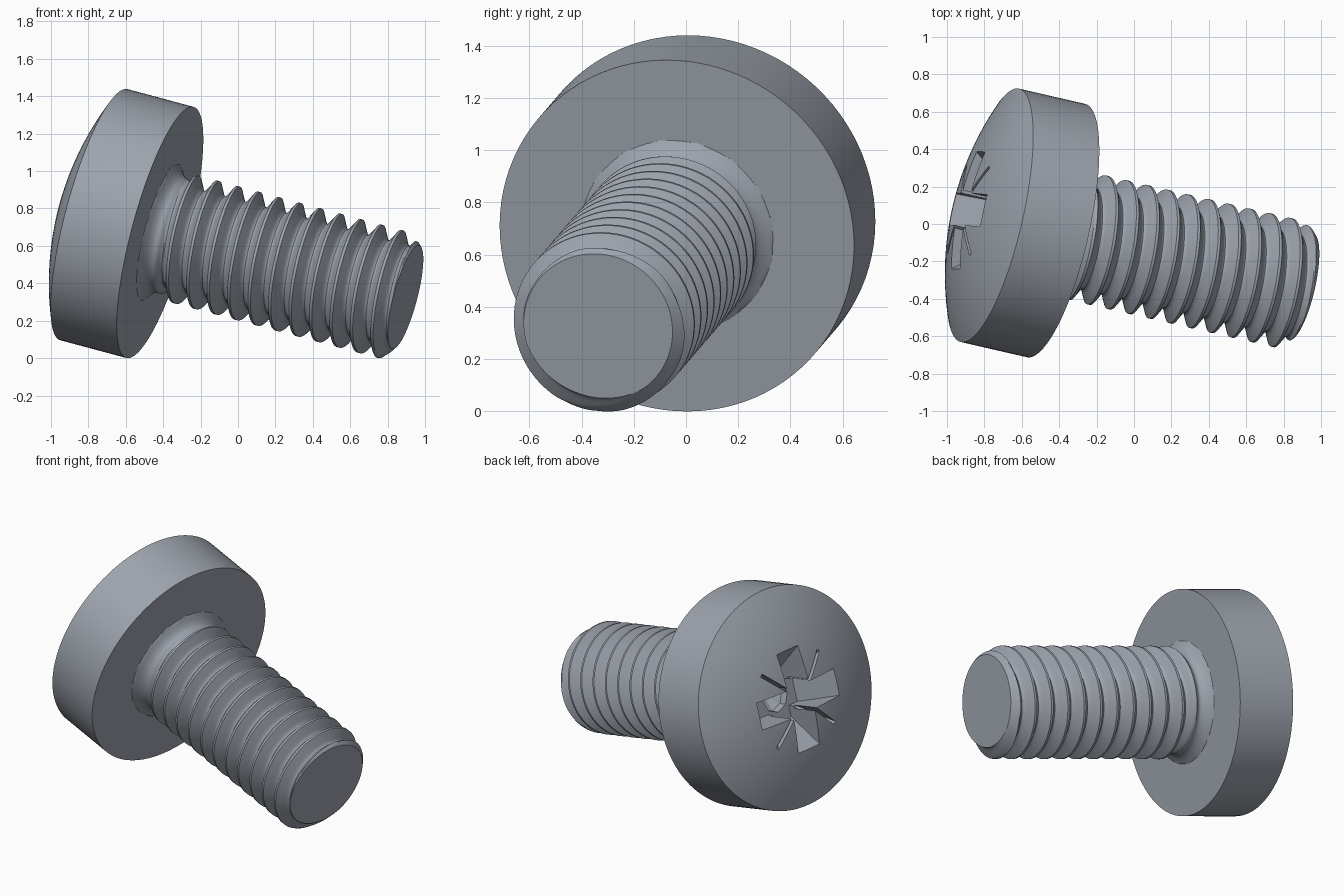
import bpy, bmesh
from math import sin, cos, pi, sqrt, radians
from mathutils import Matrix, Vector

if "Cube" in bpy.data.objects:
    bpy.data.objects.remove(bpy.data.objects["Cube"])

# Dimensions along the screw axis, measured from the underside of the head
HEAD_R, HEAD_SIDE, DOME = 0.695, 0.375, 0.158
LENGTH, CREST_R, PITCH, DEPTH = 1.39, 0.347, 0.116, 0.071
SEGS, STEPS = 96, 16

# Tilted frame: local z runs from head to tip
axis = Vector((0.943, -0.217, -0.253)).normalized()
up = (Vector((0, 0, 1)) - axis * axis.z).normalized()
side = up.cross(axis)
frame = Matrix((side, up, axis)).transposed().to_4x4()
frame.translation = (-0.417, -0.035, 0.672)

steel = bpy.data.materials.new("steel_grey")
steel.use_nodes = True
steel.diffuse_color = (0.34, 0.37, 0.42, 1)
steel.node_tree.nodes["Principled BSDF"].inputs["Base Color"].default_value = (0.34, 0.37, 0.42, 1)


def make_object(name, bm):
    bmesh.ops.recalc_face_normals(bm, faces=bm.faces)
    mesh = bpy.data.meshes.new(name)
    bm.to_mesh(mesh)
    bm.free()
    mesh.materials.append(steel)
    obj = bpy.data.objects.new(name, mesh)
    obj.matrix_world = frame
    bpy.context.collection.objects.link(obj)
    return obj


def activate(obj):
    bpy.ops.object.select_all(action='DESELECT')
    obj.select_set(True)
    bpy.context.view_layer.objects.active = obj


def lathe(name, profile, segs):
    bm = bmesh.new()
    verts = [bm.verts.new((r, 0, z)) for r, z in profile]
    edges = [bm.edges.new(pair) for pair in zip(verts, verts[1:])]
    bmesh.ops.spin(bm, geom=verts + edges, cent=(0, 0, 0), axis=(0, 0, 1),
                   angle=2 * pi, steps=segs, use_duplicate=False)
    bmesh.ops.remove_doubles(bm, verts=bm.verts, dist=1e-5)
    return make_object(name, bm)


def wedge(name, width, angle, top_r, low_r, top, low):
    """Tapered slot cutter running right across the axis."""
    bm = bmesh.new()
    outline = [(-top_r, top), (top_r, top), (low_r, low), (-low_r, low)]
    face = bm.faces.new([bm.verts.new((x, -width / 2, z)) for x, z in outline])
    ext = bmesh.ops.extrude_face_region(bm, geom=[face])
    moved = [v for v in ext["geom"] if isinstance(v, bmesh.types.BMVert)]
    bmesh.ops.translate(bm, vec=(0, width, 0), verts=moved)
    bmesh.ops.rotate(bm, cent=(0, 0, 0), verts=bm.verts,
                     matrix=Matrix.Rotation(radians(angle), 3, 'Z'))
    return make_object(name, bm)


# Head: flat underside, straight side and shallow dome
dome_r = (HEAD_R ** 2 + DOME ** 2) / (2 * DOME)
profile = [(0, 0), (HEAD_R, 0), (HEAD_R, -HEAD_SIDE)]
for i in range(1, 15):
    r = HEAD_R * (1 - i / 14)
    profile.append((r, -HEAD_SIDE - sqrt(dome_r ** 2 - r ** 2) + dome_r - DOME))
head = lathe("screw_head", profile, SEGS)

# Cross recess: two broad slots, two thin diagonal slots and a pointed centre
apex = -HEAD_SIDE - DOME
cutters = [lathe("recess_centre", [(0, apex - 0.1), (0.125, apex - 0.1), (0.095, apex + 0.3),
                                   (0, apex + 0.36)], 8)]
for turn in (0, 90):
    cutters.append(wedge("recess_arm", 0.175, turn - 3, 0.42, 0.16, apex - 0.1, apex + 0.25))
    cutters.append(wedge("recess_tick", 0.022, turn + 42, 0.5, 0.14, apex - 0.1, apex + 0.2))
activate(head)
for cutter in cutters:
    cutter.hide_render = True
    mod = head.modifiers.new("recess", 'BOOLEAN')
    mod.operation, mod.solver, mod.object = 'DIFFERENCE', 'EXACT', cutter
    bpy.ops.object.modifier_apply(modifier=mod.name)
for cutter in cutters:
    bpy.data.objects.remove(cutter)


def shank_radius(t, phase):
    """Thread form with rounded root, fillet at the head and chamfer at the tip."""
    raw = max(0, (abs((phase + 0.5) % 1 - 0.5) - 0.0625) / 0.36)
    if raw > 0.75:
        raw = 0.75 + 0.25 * (1 - (1 - (min(raw, 1.25) - 0.75) / 0.5) ** 2)
    thread = CREST_R - DEPTH * raw
    neck = 0.315 + 0.065 * max(0, 1 - max(t, 0) / 0.07) ** 2
    s = min(1, max(0, (t - 0.06) / 0.07))
    r = neck + (thread - neck) * s * s * (3 - 2 * s)
    return min(r, 0.292 + LENGTH - t)


# Threaded shank: a right-handed helical grid clamped at both ends
bm = bmesh.new()
rows = range(-3 * STEPS, 14 * STEPS)
columns = []
for j in range(SEGS + 1):
    a = 2 * pi * j / SEGS
    column = []
    for k in rows:
        t = 0.092 + PITCH * (k / STEPS + j / SEGS)
        t = min(LENGTH, max(-0.02, t))
        r = shank_radius(t, (t - 0.092) / PITCH - j / SEGS)
        column.append(bm.verts.new((r * cos(a), r * sin(a), t)))
    columns.append(column)
for left, right in zip(columns, columns[1:]):
    for k in range(len(rows) - 1):
        bm.faces.new((left[k], right[k], right[k + 1], left[k + 1]))
bm.faces.new([column[-1] for column in columns[:-1]])
bmesh.ops.remove_doubles(bm, verts=bm.verts, dist=1e-5)
shank = make_object("threaded_shank", bm)

for obj in (head, shank):
    activate(obj)
    bpy.ops.object.shade_smooth_by_angle(angle=radians(30 if obj == shank else 12))
